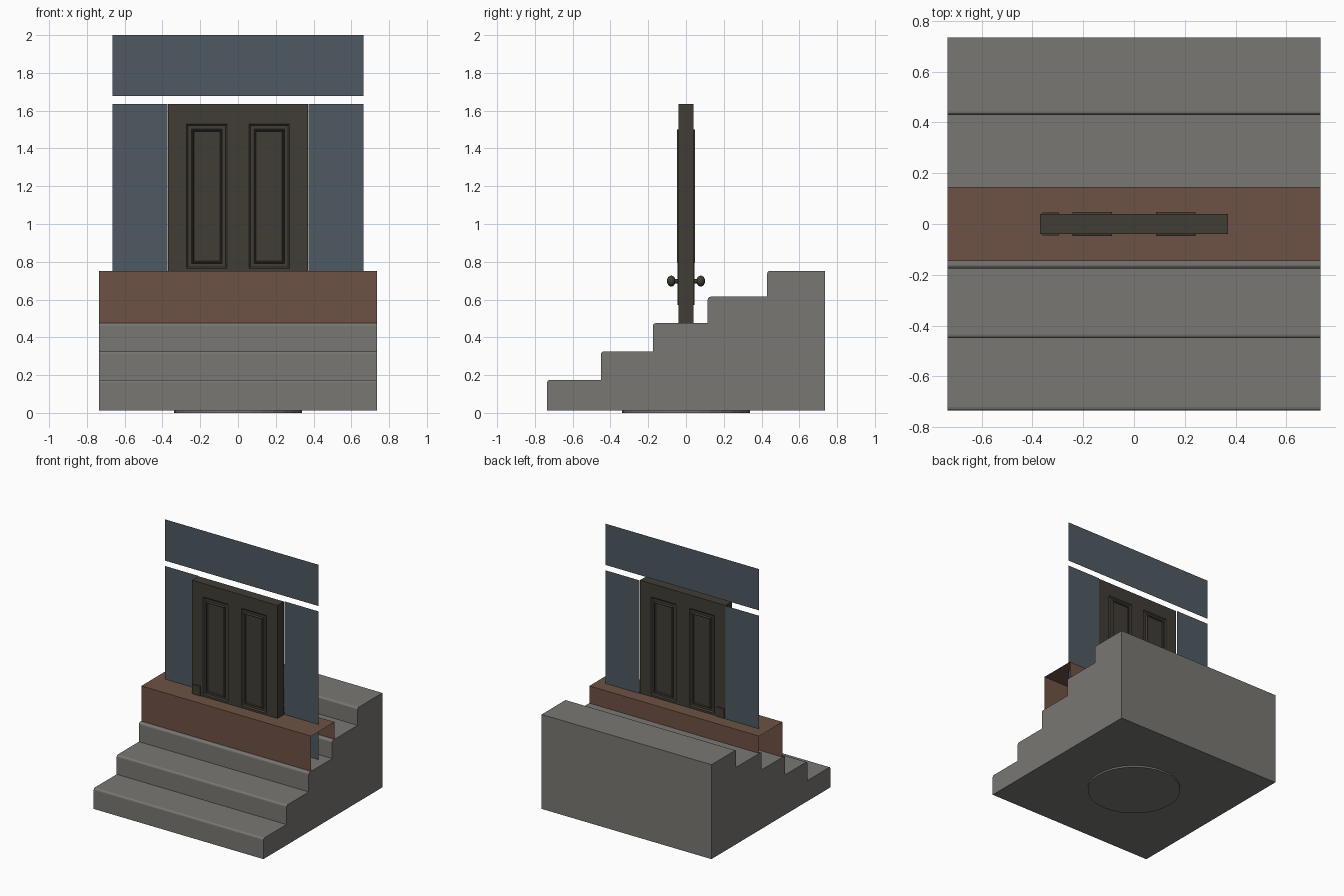
import bpy, bmesh, math
from mathutils import Matrix, Vector

if "Cube" in bpy.data.objects:
    bpy.data.objects.remove(bpy.data.objects["Cube"])


def material(name, rgb):
    m = bpy.data.materials.new(name)
    m.diffuse_color = (*rgb, 1)
    m.use_nodes = True
    m.node_tree.nodes["Principled BSDF"].inputs["Base Color"].default_value = m.diffuse_color
    return m


STONE = material("grey_stone", (0.19, 0.185, 0.17))
BRICK = material("brown_brick", (0.155, 0.085, 0.06))
BLUE = material("slate_blue", (0.078, 0.1, 0.122))
WOOD = material("dark_wood", (0.053, 0.046, 0.036))


def finish(name, bm, mat, recalc=True, smooth=False):
    if recalc:
        bmesh.ops.recalc_face_normals(bm, faces=bm.faces)
    me = bpy.data.meshes.new(name)
    bm.to_mesh(me)
    bm.free()
    me.materials.append(mat)
    ob = bpy.data.objects.new(name, me)
    bpy.context.collection.objects.link(ob)
    if smooth:
        bpy.context.view_layer.objects.active = ob
        ob.select_set(True)
        bpy.ops.object.shade_smooth_by_angle(angle=math.radians(35))
        ob.select_set(False)
    return ob


def add_box(bm, lo, hi):
    lo, hi = Vector(lo), Vector(hi)
    mat = Matrix.Translation((lo + hi) / 2) @ Matrix.Diagonal((*(hi - lo), 1))
    bmesh.ops.create_cube(bm, size=1, matrix=mat)


def add_quad(bm, pts):
    bm.faces.new([bm.verts.new(p) for p in pts])


def extrude_x(bm, profile, half, closed):
    a = [bm.verts.new((-half, y, z)) for y, z in profile]
    b = [bm.verts.new((half, y, z)) for y, z in profile]
    n = len(profile)
    for i in range(n if closed else n - 1):
        j = (i + 1) % n
        bm.faces.new((a[i], a[j], b[j], b[i]))
    if closed:
        bm.faces.new(a)
        bm.faces.new(b)


# Stairs: stepped profile with softened nosings
steps = [(-0.735, 0.175), (-0.45, 0.325), (-0.175, 0.475), (0.115, 0.615), (0.43, 0.752)]
profile = [(0.735, 0.013), (-0.735, 0.013)]
r = 0.014
for i, (y, z) in enumerate(steps):
    if i:
        profile.append((y, steps[i - 1][1]))
    for k in range(4):
        t = math.radians(30 * k)
        profile.append((y + r - r * math.cos(t), z - r + r * math.sin(t)))
profile.append((0.735, 0.752))
bm = bmesh.new()
extrude_x(bm, profile, 0.735, True)
finish("stairs", bm, STONE)

# Round foot under the stairs
bm = bmesh.new()
bmesh.ops.create_cone(bm, cap_ends=True, segments=32, radius1=0.34, radius2=0.34,
                      depth=0.013, matrix=Matrix.Translation((0, 0, 0.0065)))
finish("base_disc", bm, STONE)

# Brick foundation: open-ended channel around the door bottom
bm = bmesh.new()
extrude_x(bm, [(-0.145, 0.475), (-0.145, 0.75), (0.145, 0.75), (0.145, 0.475)], 0.735, False)
finish("foundation", bm, BRICK, recalc=False)

# Wall sheets on both sides of and above the door
bm = bmesh.new()
for x0, x1, z0, z1 in ((-0.664, -0.373, 0.475, 1.635), (0.373, 0.664, 0.475, 1.635),
                       (-0.664, 0.664, 1.677, 2.0)):
    add_quad(bm, [(x0, 0.045, z0), (x1, 0.045, z0), (x1, 0.045, z1), (x0, 0.045, z1)])
finish("wall", bm, BLUE, recalc=False)

# Door slab with two sunken, raised-centre panels on each side
bm = bmesh.new()
add_box(bm, (-0.37, -0.04, 0.475), (0.37, 0.04, 1.635))
cuts = [((x, 0, 0), (1, 0, 0)) for x in (-0.273, -0.057, 0.057, 0.273)]
cuts += [((0, 0, z), (0, 0, 1)) for z in (0.765, 1.53)]
for co, no in cuts:
    bmesh.ops.bisect_plane(bm, geom=bm.verts[:] + bm.edges[:] + bm.faces[:],
                           plane_co=co, plane_no=no)
bm.normal_update()
panels = []
for f in bm.faces:
    c = f.calc_center_median()
    if abs(f.normal.y) > 0.9 and 0.06 < abs(c.x) < 0.27 and 0.77 < c.z < 1.53:
        panels.append(f)
for thick, depth in ((0.012, -0.008), (0.026, 0.0), (0.006, 0.016), (0.006, 0.0), (0.006, -0.008)):
    bmesh.ops.inset_individual(bm, faces=panels, thickness=thick, depth=depth)
finish("door", bm, WOOD, recalc=False)

# Lock plates and knobs, front and back
for side, label in ((-1, "front"), (1, "back")):
    bm = bmesh.new()
    ys = sorted((side * 0.038, side * 0.046))
    add_box(bm, (-0.36, ys[0], 0.57), (-0.295, ys[1], 0.825))
    finish(label + "_lock_plate", bm, WOOD)
    bm = bmesh.new()
    turn = Matrix.Rotation(math.pi / 2, 4, 'X')
    bmesh.ops.create_cone(bm, cap_ends=True, segments=12, radius1=0.012, radius2=0.012, depth=0.03,
                          matrix=Matrix.Translation((-0.328, side * 0.055, 0.698)) @ turn)
    bmesh.ops.create_uvsphere(bm, u_segments=12, v_segments=8, radius=1,
                              matrix=Matrix.Translation((-0.328, side * 0.078, 0.698)) @ turn
                              @ Matrix.Diagonal((0.029, 0.029, 0.023, 1)))
    finish(label + "_knob", bm, WOOD, smooth=True)
